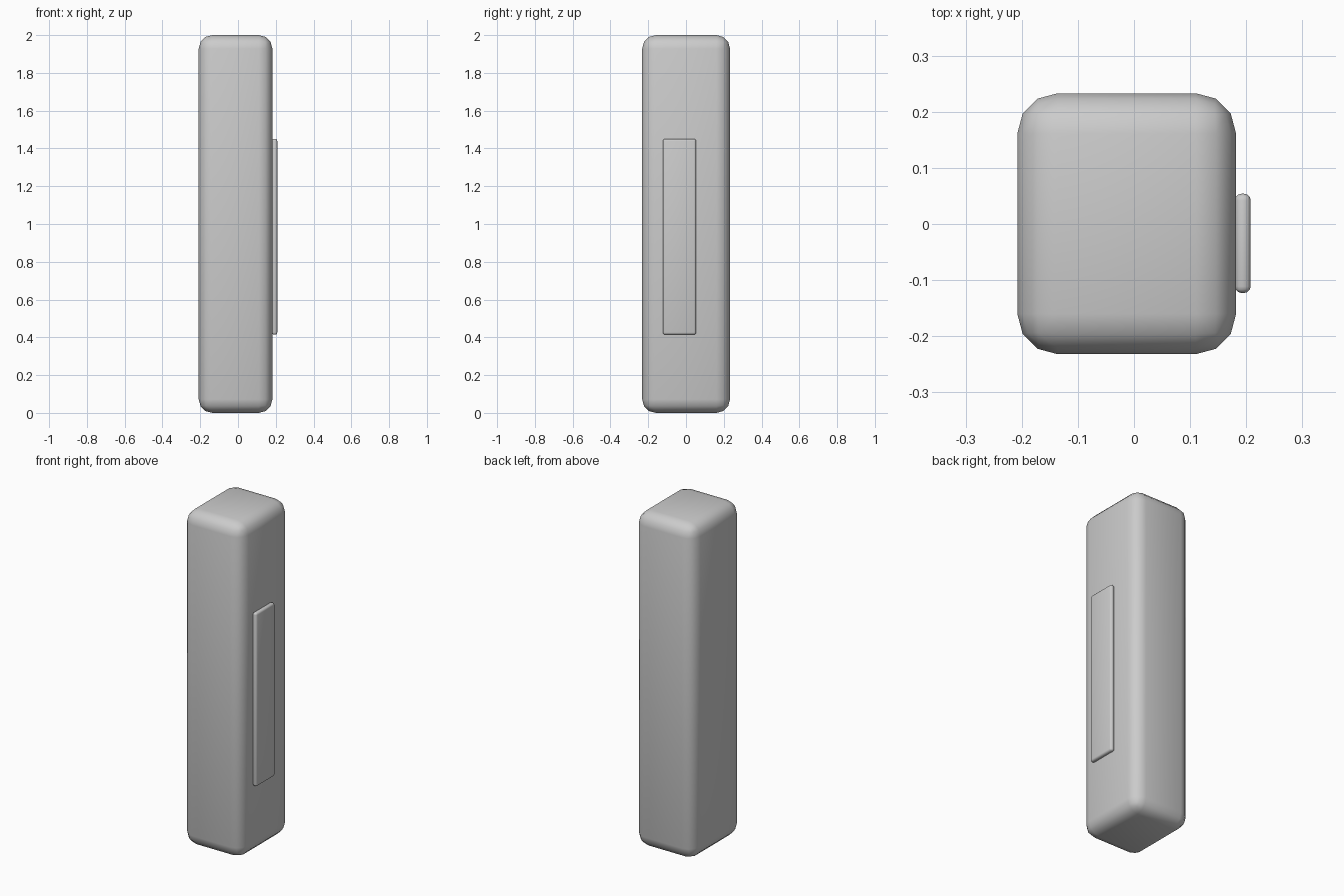
import bpy

if "Cube" in bpy.data.objects:
    bpy.data.objects.remove(bpy.data.objects["Cube"])


def rounded_box(name, lo, hi, radius, segments):
    """Box between two corners with rounded edges and smooth shading."""
    centre = [(a + b) / 2 for a, b in zip(lo, hi)]
    bpy.ops.mesh.primitive_cube_add(size=1, location=centre)
    ob = bpy.context.object
    ob.name = name
    ob.scale = [b - a for a, b in zip(lo, hi)]
    bpy.ops.object.transform_apply(location=False, rotation=False, scale=True)
    bevel = ob.modifiers.new("rounded_edges", 'BEVEL')
    bevel.width = radius
    bevel.segments = segments
    bevel.limit_method = 'NONE'
    bpy.ops.object.shade_smooth()
    return ob


# Tall rounded body
rounded_box("body", (-0.208, -0.232, 0.0), (0.182, 0.233, 2.0), 0.072, 3)

# Thin raised panel on the right side
rounded_box("side_panel", (0.180, -0.123, 0.414), (0.208, 0.054, 1.451), 0.012, 3)
